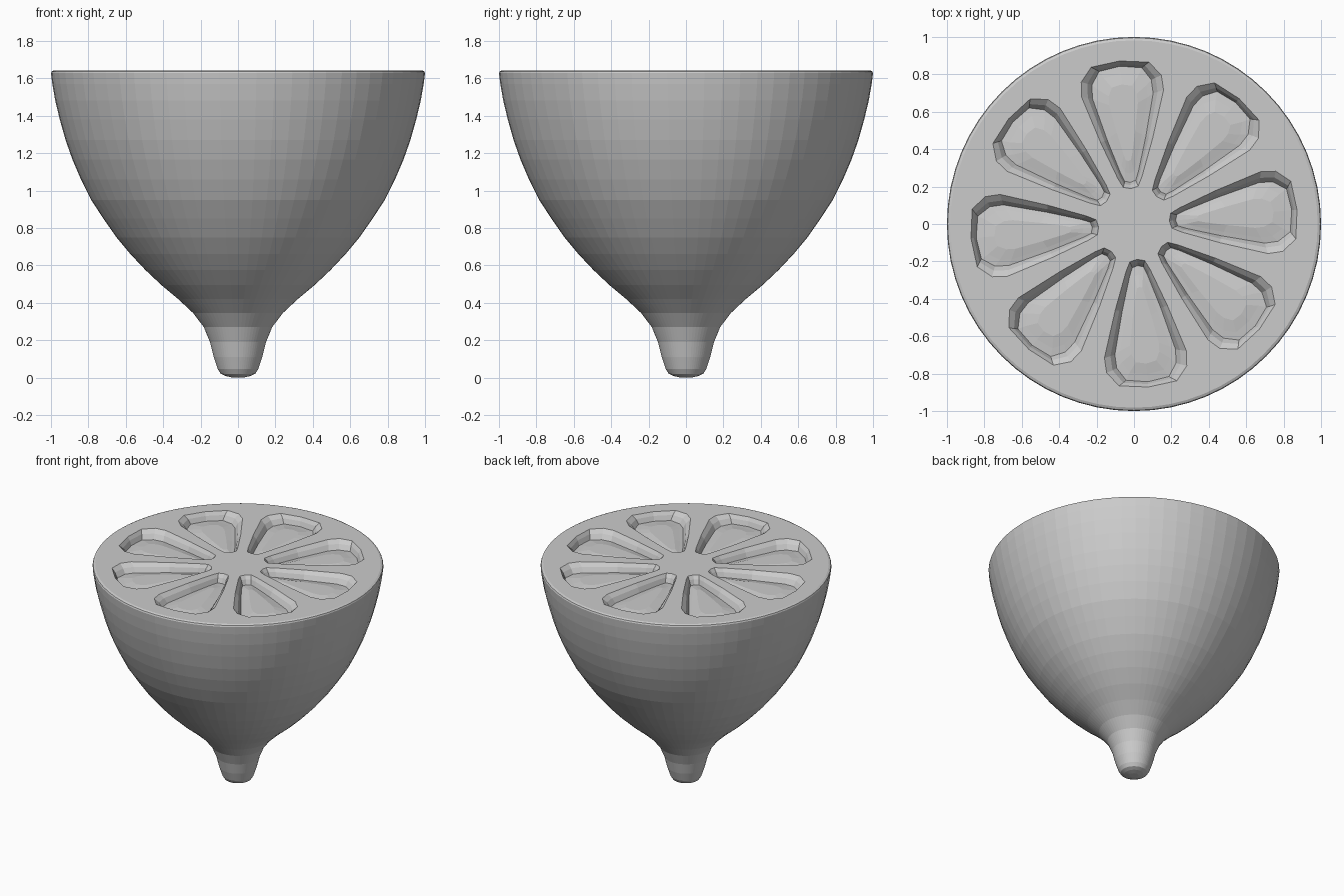
import bpy, bmesh, math

if "Cube" in bpy.data.objects:
    bpy.data.objects.remove(bpy.data.objects["Cube"])

SIDES = 64
TOP = 1.643

grey = bpy.data.materials.new("plain_grey")
grey.diffuse_color = (0.6, 0.6, 0.6, 1)
grey.use_nodes = True
grey.node_tree.nodes["Principled BSDF"].inputs["Base Color"].default_value = grey.diffuse_color


def make_object(name, bm):
    bmesh.ops.recalc_face_normals(bm, faces=bm.faces)
    mesh = bpy.data.meshes.new(name)
    bm.to_mesh(mesh)
    bm.free()
    mesh.materials.append(grey)
    obj = bpy.data.objects.new(name, mesh)
    bpy.context.collection.objects.link(obj)
    return obj


def loft(bm, rings):
    """Skin closed rings of points and cap both ends."""
    loops = [[bm.verts.new(p) for p in ring] for ring in rings]
    for a, b in zip(loops, loops[1:]):
        n = len(a)
        for i in range(n):
            j = (i + 1) % n
            bm.faces.new((a[i], a[j], b[j], b[i]))
    bm.faces.new(loops[0])
    bm.faces.new(loops[-1])


# Fruit half: lathe profile (radius, height) from the nipple tip to the cut face
profile = [(0.03, 0.0), (0.065, 0.008), (0.092, 0.02), (0.108, 0.045),
           (0.13, 0.11), (0.15, 0.19), (0.183, 0.27), (0.24, 0.345),
           (0.32, 0.42), (0.41, 0.495), (0.495, 0.575), (0.575, 0.66),
           (0.65, 0.75), (0.72, 0.85), (0.785, 0.95), (0.84, 1.06),
           (0.885, 1.165), (0.922, 1.27), (0.953, 1.38), (0.977, 1.48),
           (0.993, 1.57), (1.0, 1.627), (0.996, 1.637), (0.982, TOP)]
bm = bmesh.new()
loft(bm, [[(r * math.cos(2 * math.pi * i / SIDES),
            r * math.sin(2 * math.pi * i / SIDES), z) for i in range(SIDES)]
          for r, z in profile])
fruit = make_object("fruit_half", bm)

# Segment pocket outline: (distance from core, half width), mirrored
half = [(0.19, 0), (0.2, 0.04), (0.25, 0.065), (0.45, 0.14), (0.70, 0.22),
        (0.78, 0.215), (0.855, 0.155), (0.875, 0)]
outline = half + [(u, -v) for u, v in half[-2:0:-1]]
MID = 0.56
# Pocket levels: (length scale, width scale, height above cut face)
levels = [(1.03, 1.1, 0.03), (1.0, 1.0, 0.0), (0.95, 0.85, -0.025),
          (0.91, 0.74, -0.06), (0.78, 0.6, -0.055), (0.6, 0.35, -0.045)]

bm = bmesh.new()
for k in range(8):
    a = math.radians(95 + 45 * k)
    c, s = math.cos(a), math.sin(a)
    rings = []
    for ku, kv, z in levels:
        pts = [(MID + (u - MID) * ku, v * kv) for u, v in outline]
        rings.append([(u * c - v * s, u * s + v * c, TOP + z) for u, v in pts])
    loft(bm, rings)
cutter = make_object("segment_pocket_cutter", bm)
cutter.hide_render = True

# Sink the eight segments into the cut face
cut = fruit.modifiers.new("segment_pockets", 'BOOLEAN')
cut.operation = 'DIFFERENCE'
cut.solver = 'EXACT'
cut.object = cutter
bpy.context.view_layer.objects.active = fruit
bpy.ops.object.modifier_apply(modifier=cut.name)
bpy.data.objects.remove(cutter, do_unlink=True)
